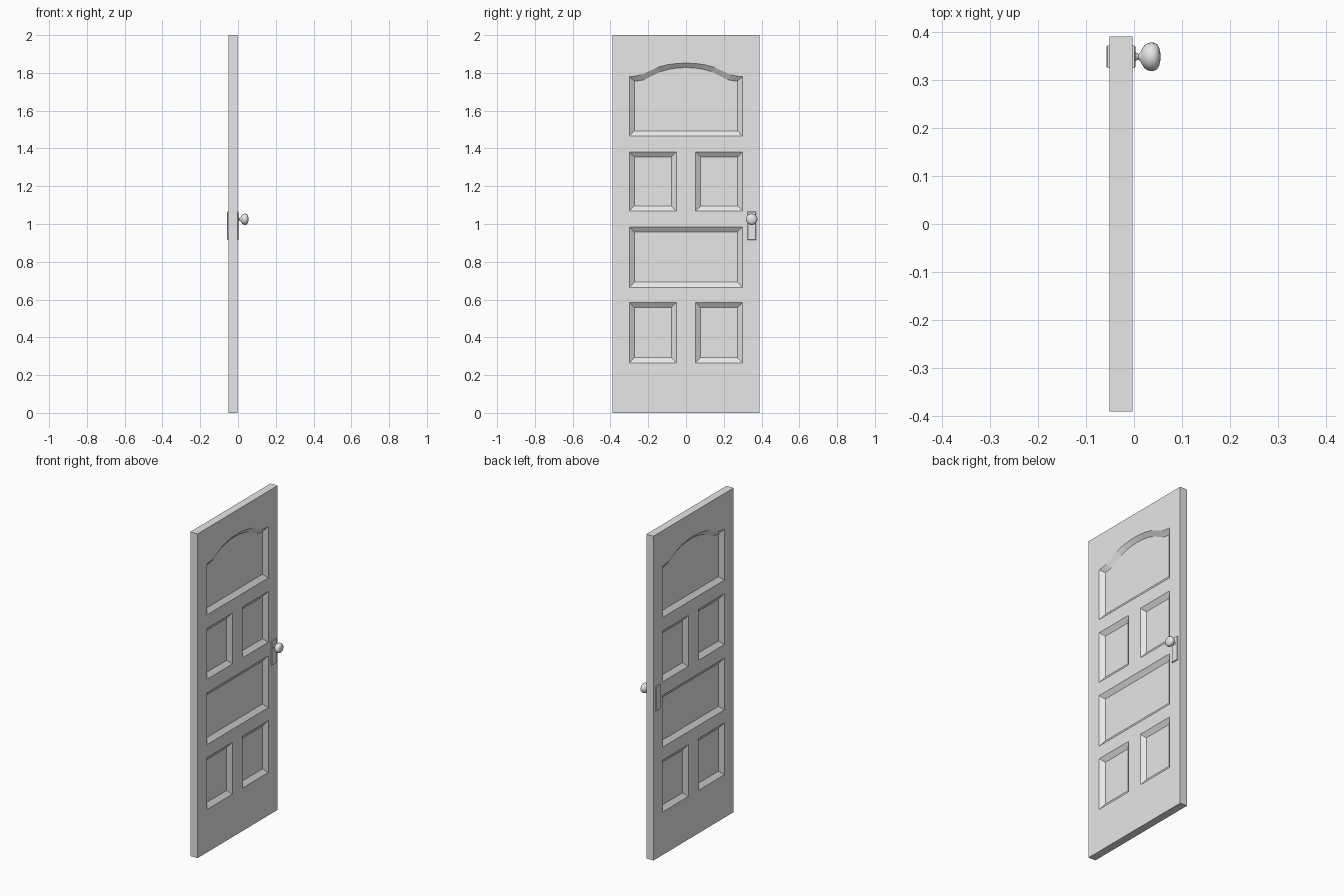
import bpy, bmesh, math
from mathutils import Matrix

cube = bpy.data.objects.get("Cube")
if cube:
    bpy.data.objects.remove(cube)

grey = bpy.data.materials.new("light grey paint")
grey.use_nodes = True
colour = (0.8, 0.8, 0.8, 1)
grey.diffuse_color = colour
grey.node_tree.nodes["Principled BSDF"].inputs["Base Color"].default_value = colour

BACK, FRONT = -0.051, -0.003
HALF_WIDTH, HEIGHT = 0.39, 2.0
INSET, DEPTH = 0.028, 0.02
LOCK_Y = 0.348


def finish(bm, name):
    bmesh.ops.recalc_face_normals(bm, faces=bm.faces)
    mesh = bpy.data.meshes.new(name)
    bm.to_mesh(mesh)
    bm.free()
    mesh.materials.append(grey)
    obj = bpy.data.objects.new(name, mesh)
    bpy.context.collection.objects.link(obj)
    return obj


def rect(y0, y1, z0, z1):
    return [(y0, z0), (y1, z0), (y1, z1), (y0, z1)]


def panel(y0, y1, z0, z1):
    """Outer and inner outline of a rectangular recess."""
    return (rect(y0, y1, z0, z1),
            rect(y0 + INSET, y1 - INSET, z0 + INSET, z1 - INSET))


def arched_panel():
    """Outer and inner outline of the recess with a curved top."""
    half = [(0.3, 1.78), (0.27, 1.783), (0.24, 1.789), (0.2, 1.807),
            (0.15, 1.83), (0.1, 1.843), (0.05, 1.85), (0, 1.852)]
    arch = half + [(-y, z) for y, z in reversed(half[:-1])]
    s = (0.3 - INSET) / 0.3
    outer = [(-0.3, 1.465), (0.3, 1.465)] + arch
    inner = ([(-0.3 * s, 1.465 + INSET), (0.3 * s, 1.465 + INSET)]
             + [(y * s, z - 0.024) for y, z in arch])
    return outer, inner


# Layout of the recessed panels
panels = [arched_panel(), panel(-0.3, 0.3, 0.665, 0.985)]
for low, high in ((1.068, 1.382), (0.265, 0.585)):
    panels += [panel(-0.3, -0.05, low, high), panel(0.05, 0.3, low, high)]

# Door leaf, recessed on both sides
bm = bmesh.new()


def loop(points, x):
    return [bm.verts.new((x, y, z)) for y, z in points]


def bridge(a, b):
    for i in range(len(a)):
        j = (i + 1) % len(a)
        bm.faces.new((a[i], a[j], b[j], b[i]))


rims = []
for x, direction in ((FRONT, 1), (BACK, -1)):
    rim = loop(rect(-HALF_WIDTH, HALF_WIDTH, 0, HEIGHT), x)
    rims.append(rim)
    outers = [loop(outer, x) for outer, inner in panels]
    edges = [bm.edges.new((ring[i - 1], ring[i]))
             for ring in [rim] + outers for i in range(len(ring))]
    bmesh.ops.triangle_fill(bm, use_beauty=True, edges=edges,
                            normal=(direction, 0, 0))
    for ring, (outer, inner) in zip(outers, panels):
        floor = loop(inner, x - direction * DEPTH)
        bridge(ring, floor)
        bm.faces.new(floor)
bridge(*rims)
finish(bm, "door_leaf")

# Lock plates on both sides, with chamfered outer edges
for name, x, direction in (("front_lock_plate", FRONT, 1),
                           ("back_lock_plate", BACK, -1)):
    bm = bmesh.new()
    base = loop(rect(LOCK_Y - 0.023, LOCK_Y + 0.023, 0.915, 1.065), x)
    edge = loop(rect(LOCK_Y - 0.023, LOCK_Y + 0.023, 0.915, 1.065),
                x + direction * 0.004)
    top = loop(rect(LOCK_Y - 0.021, LOCK_Y + 0.021, 0.917, 1.063),
               x + direction * 0.006)
    bridge(base, edge)
    bridge(edge, top)
    bm.faces.new(base)
    bm.faces.new(top)
    finish(bm, name)

# Door knob, turned around the x axis
profile = [(0.002, 0), (0.002, 0.011), (0.005, 0.008), (0.009, 0.006),
           (0.013, 0.009), (0.017, 0.017), (0.022, 0.024), (0.028, 0.028),
           (0.035, 0.03), (0.042, 0.029), (0.048, 0.026), (0.052, 0.02),
           (0.0545, 0.011), (0.055, 0)]
bm = bmesh.new()
points = [bm.verts.new((x, r, 0)) for x, r in profile]
line = [bm.edges.new(pair) for pair in zip(points, points[1:])]
bmesh.ops.spin(bm, geom=points + line, cent=(0, 0, 0), axis=(1, 0, 0),
               angle=math.tau, steps=24)
bmesh.ops.remove_doubles(bm, verts=bm.verts, dist=0.0001)
bmesh.ops.transform(bm, verts=bm.verts,
                    matrix=Matrix.Translation((0, LOCK_Y, 1.025)))
knob = finish(bm, "door_knob")
bpy.ops.object.select_all(action='DESELECT')
knob.select_set(True)
bpy.context.view_layer.objects.active = knob
bpy.ops.object.shade_smooth_by_angle(angle=math.radians(40))
